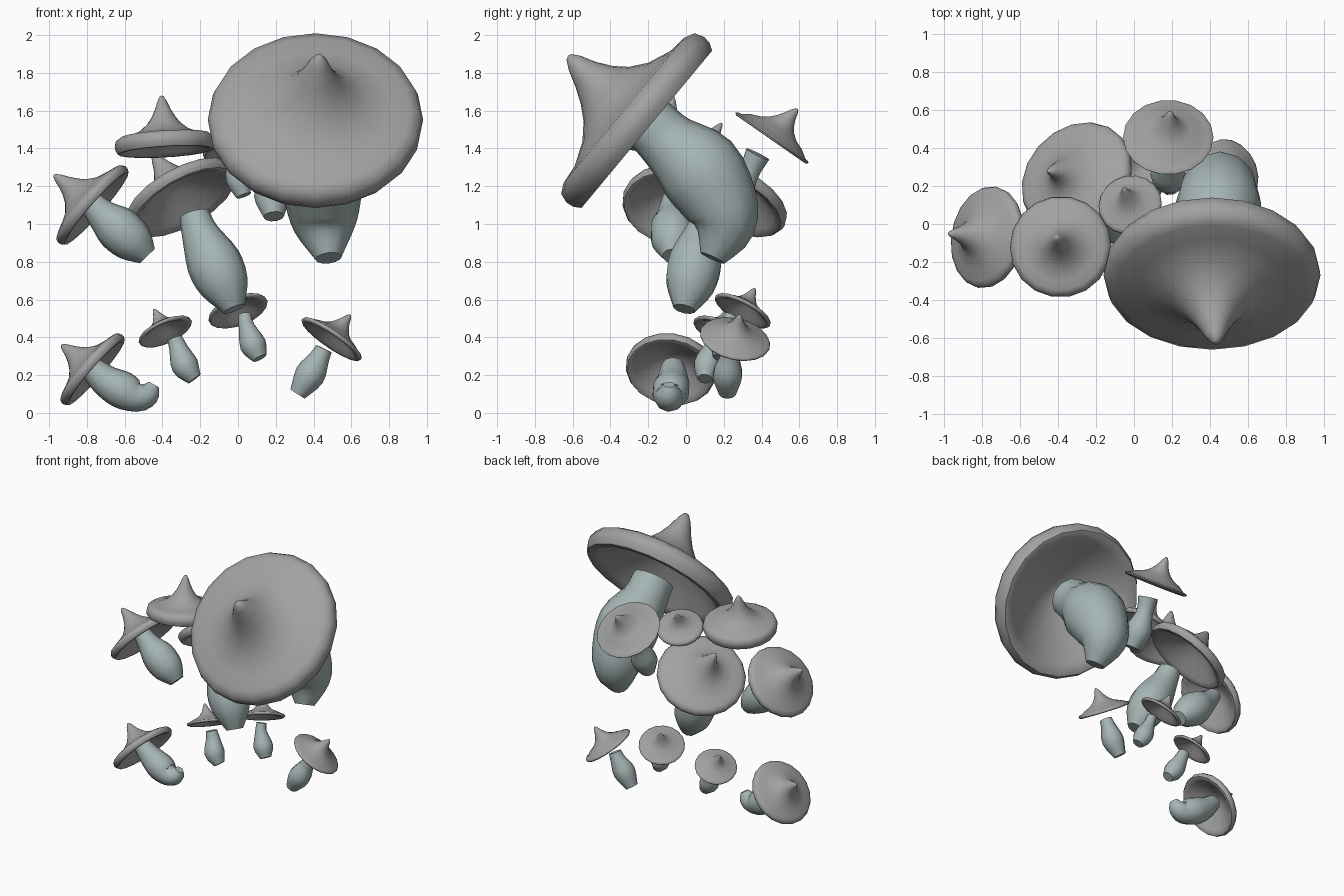
import bpy, bmesh, math
from mathutils import Vector

if "Cube" in bpy.data.objects:
    bpy.data.objects.remove(bpy.data.objects["Cube"])

stem_mat = bpy.data.materials.new("pale_stem")
stem_mat.diffuse_color = (0.38, 0.46, 0.46, 1)
stem_mat.use_nodes = True
stem_mat.node_tree.nodes["Principled BSDF"].inputs["Base Color"].default_value = stem_mat.diffuse_color
cap_mat = bpy.data.materials.new("grey_cap")
cap_mat.diffuse_color = (0.36, 0.36, 0.36, 1)
cap_mat.use_nodes = True
cap_mat.node_tree.nodes["Principled BSDF"].inputs["Base Color"].default_value = cap_mat.diffuse_color


def finish(bm, name, mat, angle=50):
    bmesh.ops.recalc_face_normals(bm, faces=bm.faces)
    me = bpy.data.meshes.new(name)
    bm.to_mesh(me)
    bm.free()
    me.materials.append(mat)
    ob = bpy.data.objects.new(name, me)
    bpy.context.collection.objects.link(ob)
    bpy.ops.object.select_all(action='DESELECT')
    ob.select_set(True)
    bpy.context.view_layer.objects.active = ob
    bpy.ops.object.shade_smooth_by_angle(angle=math.radians(angle))


def skin(bm, rings):
    """Join equal-length vertex rings with quads."""
    for a, b in zip(rings, rings[1:]):
        n = len(a)
        for i in range(n):
            j = (i + 1) % n
            bm.faces.new((a[i], a[j], b[j], b[i]))


def fan(bm, ring, p):
    c = bm.verts.new(p)
    for i in range(len(ring)):
        bm.faces.new((ring[i], ring[(i + 1) % len(ring)], c))


def cap(name, centre, normal, radius, tip, rim=0.10, sides=18):
    """Witch-hat cap: hollow underside, rounded rim, flared and bent peak."""
    c, n, tip = Vector(centre), Vector(normal).normalized(), Vector(tip)
    q = Vector((0, 0, 1)).rotation_difference(n)
    H = (tip - c).dot(n)
    bend = (tip - c) - n * H
    t = rim * radius
    under = [(r, h * radius) for r, h in ((.12, .36), (.35, .25), (.62, .08))]
    edge = [(.8, -.5 * t), (.88, -t), (.95, -t), (.99, -.45 * t), (1, .15 * t),
            (.97, .9 * t), (.88, 1.3 * t)]
    peak = [(r, h * H) for r, h in ((.7, .2), (.48, .3), (.33, .43), (.23, .57),
                                    (.15, .73), (.085, .9), (.035, .985))]
    bm = bmesh.new()
    rings = []
    for r, h in under + edge + peak:
        shift = bend * (h / H) ** 2 if (r, h) in peak else Vector()
        rings.append([bm.verts.new(c + shift + n * h + q @ Vector(
            (math.cos(2 * math.pi * i / sides) * r * radius,
             math.sin(2 * math.pi * i / sides) * r * radius, 0))) for i in range(sides)])
    skin(bm, rings)
    fan(bm, rings[0], c + n * radius * .37)
    fan(bm, rings[-1], tip)
    finish(bm, name, cap_mat)


def stem(name, pts, sides=10, steps=3):
    """Bulging tube through (x, y, z, radius) points, listed top to bottom."""
    P = [Vector(p) for p in pts]
    P = [2 * P[0] - P[1]] + P + [2 * P[-1] - P[-2]]
    path = []
    for k in range(1, len(P) - 2):
        a, b, c, d = P[k - 1:k + 3]
        for s in range(steps):
            u = s / steps
            path.append(.5 * (2 * b + (c - a) * u + (2 * a - 5 * b + 4 * c - d) * u * u
                              + (3 * b - a - 3 * c + d) * u ** 3))
    path.append(P[-2])
    bm = bmesh.new()
    rings = []
    for k, p in enumerate(path):
        tan = (path[min(k + 1, len(path) - 1)] - path[max(k - 1, 0)]).to_3d()
        q = Vector((0, 0, -1)).rotation_difference(tan)
        rings.append([bm.verts.new(p.to_3d() + q @ Vector(
            (p.w * math.cos(2 * math.pi * i / sides), p.w * math.sin(2 * math.pi * i / sides), 0)))
            for i in range(sides)])
    skin(bm, rings)
    fan(bm, rings[0], path[0].to_3d())
    fan(bm, rings[-1], path[-1].to_3d())
    finish(bm, name, stem_mat)


# Large mushroom
cap("large_cap", (.41, -.26, 1.545), (0, -.77, .64), .57, (.43, -.625, 1.89), .12, 20)
stem("large_stem", [(.42, -.2, 1.54, .15), (.42, -.09, 1.43, .165), (.44, .07, 1.29, .225),
                    (.45, .18, 1.11, .20), (.46, .20, .97, .16), (.48, .14, .82, .07)], 12)

# Upper cluster
cap("upper_left_cap", (-.77, -.07, 1.10), (-.74, .13, .65), .27, (-.975, -.05, 1.26))
stem("upper_left_stem", [(-.80, -.07, 1.14, .055), (-.72, -.07, 1.05, .085), (-.64, -.07, .98, .12),
                         (-.55, -.07, .90, .11), (-.48, -.07, .83, .055)])
cap("upper_flat_cap", (-.385, -.12, 1.42), (-.06, .12, 1), .268, (-.405, -.07, 1.68), .14)
cap("middle_cap", (-.30, .24, 1.14), (-.45, .42, .80), .32, (-.45, .28, 1.37))
stem("middle_stem", [(-.23, .12, 1.05, .08), (-.20, .09, .95, .1), (-.13, .05, .80, .145),
                     (-.07, .02, .67, .13), (-.02, -.01, .55, .06)])
cap("tiny_upper_cap", (-.02, .10, 1.39), (-.15, .40, .9), .168, (-.055, .19, 1.535))
stem("tiny_upper_stem", [(-.01, .08, 1.34, .045), (0, .07, 1.24, .065), (.03, .05, 1.15, .04)])
cap("upper_rear_cap", (.18, .455, 1.455), (0, .57, .82), .238, (.19, .59, 1.61), .04)
stem("upper_rear_stem", [(.19, .38, 1.37, .07), (.18, .33, 1.27, .06), (.18, .26, 1.15, .095),
                         (.19, .2, 1.04, .055)])

# Lower row
cap("lower_left_cap", (-.77, -.08, .23), (-.75, .13, .65), .242, (-.935, -.03, .36))
stem("lower_left_stem", [(-.79, -.07, .25, .06), (-.70, -.07, .17, .085), (-.61, -.08, .12, .1),
                         (-.53, -.09, .085, .08), (-.475, -.09, .105, .065), (-.445, -.09, .15, .03)])
cap("lower_second_cap", (-.385, .18, .43), (-.38, .38, .85), .152, (-.445, .22, .55), .06)
stem("lower_second_stem", [(-.335, .15, .395, .04), (-.315, .14, .34, .05),
                           (-.28, .11, .25, .072), (-.23, .10, .18, .04)])
cap("lower_third_cap", (0, .30, .54), (-.32, .45, .85), .165, (-.03, .365, .66), .06)
stem("lower_third_stem", [(.035, .24, .52, .035), (.045, .22, .46, .042),
                          (.08, .20, .36, .07), (.115, .18, .29, .04)])
cap("lower_right_cap", (.495, .26, .39), (.55, .2, .8), .19, (.595, .285, .52), .06)
stem("lower_right_stem", [(.455, .23, .34, .045), (.43, .23, .29, .055),
                          (.38, .22, .20, .08), (.315, .22, .10, .045)])
